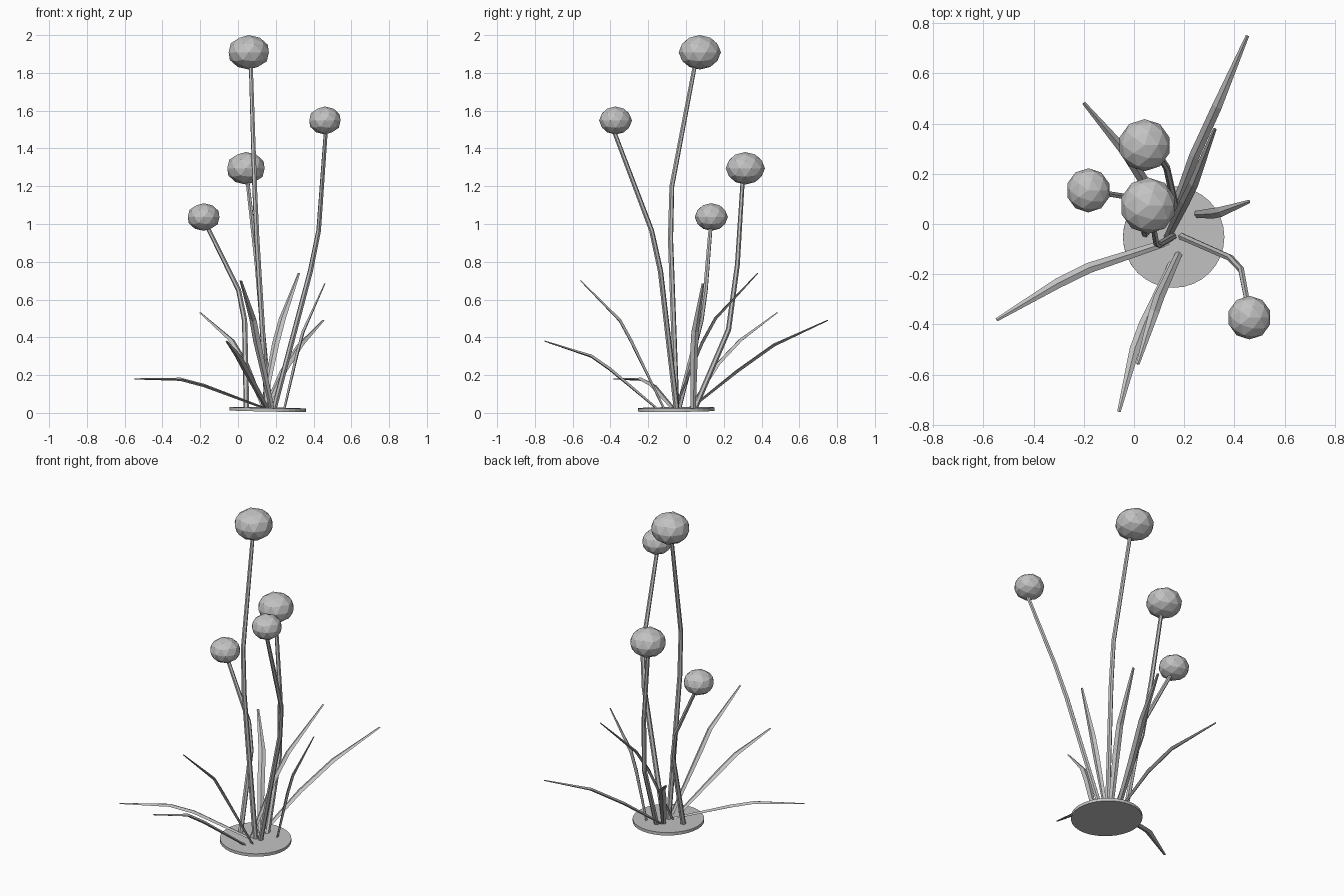
import bpy, bmesh, math
from mathutils import Vector, Matrix

if "Cube" in bpy.data.objects:
    bpy.data.objects.remove(bpy.data.objects["Cube"])

grey = bpy.data.materials.new("plain grey")
grey.diffuse_color = (0.54, 0.54, 0.54, 1)
grey.use_nodes = True
grey.node_tree.nodes["Principled BSDF"].inputs["Base Color"].default_value = grey.diffuse_color


def finish(bm, name):
    bmesh.ops.recalc_face_normals(bm, faces=bm.faces[:])
    me = bpy.data.meshes.new(name)
    bm.to_mesh(me)
    bm.free()
    me.materials.append(grey)
    ob = bpy.data.objects.new(name, me)
    bpy.context.collection.objects.link(ob)
    return ob


def tube(name, pts, widths, flat, sides):
    """Flat-shaded sweep; flat = thickness relative to width (side axis stays level)."""
    pts = [Vector(p) for p in pts]
    lean = pts[-1] - pts[0]
    side = Vector((-lean.y, lean.x, 0)).normalized()
    bm = bmesh.new()
    rings = []
    for i, p in enumerate(pts):
        d = Vector((0, 0, 0))
        if i > 0:
            d += (p - pts[i - 1]).normalized()
        if i < len(pts) - 1:
            d += (pts[i + 1] - p).normalized()
        d.normalize()
        s = (side - d * side.dot(d)).normalized()
        n = d.cross(s)
        ring = []
        for k in range(sides):
            a = 2 * math.pi * k / sides
            ring.append(bm.verts.new(p + widths[i] * (math.cos(a) * s + flat * math.sin(a) * n)))
        rings.append(ring)
    for r0, r1 in zip(rings, rings[1:]):
        for k in range(sides):
            j = (k + 1) % sides
            bm.faces.new((r0[k], r0[j], r1[j], r1[k]))
    bm.faces.new(rings[0])
    bm.faces.new(rings[-1])
    return finish(bm, name)


# round base plate, very slightly tilted
bm = bmesh.new()
bmesh.ops.create_cone(bm, cap_ends=True, segments=32, radius1=0.202, radius2=0.202, depth=0.018)
bmesh.ops.transform(bm, verts=bm.verts[:],
                    matrix=Matrix.Translation((0.158, -0.052, 0.018))
                    @ Matrix.Rotation(0.02, 4, 'Y') @ Matrix.Rotation(0.01, 4, 'X'))
finish(bm, "base_plate")

# stems with their flower heads: path, head centre, head radius, head half height
flowers = [
    ([(0.155, -0.05, 0.02), (0.1, -0.082, 0.92), (0.088, -0.075, 1.2), (0.068, 0.047, 1.84)],
     (0.057, 0.073, 1.909), 0.112, 0.091),
    ([(0.19, -0.05, 0.02), (0.383, -0.135, 0.75), (0.427, -0.182, 0.965), (0.464, -0.377, 1.48)],
     (0.46, -0.373, 1.548), 0.087, 0.074),
    ([(0.17, 0.045, 0.02), (0.13, 0.225, 0.44), (0.1, 0.272, 0.785), (0.05, 0.3, 1.23)],
     (0.042, 0.314, 1.295), 0.104, 0.086),
    ([(0.045, -0.04, 0.02), (0.035, 0.08, 0.49), (0.003, 0.103, 0.65), (-0.16, 0.13, 0.98)],
     (-0.182, 0.134, 1.037), 0.088, 0.073),
]
for i, (path, c, r, h) in enumerate(flowers, 1):
    tube(f"stem_{i}", path, (0.015, 0.014, 0.013, 0.011), 1.0, 6)
    bm = bmesh.new()
    bmesh.ops.create_icosphere(bm, subdivisions=2, radius=1)
    bmesh.ops.transform(bm, verts=bm.verts[:],
                        matrix=Matrix.Translation(c) @ Matrix.Diagonal((r, r, h, 1)))
    finish(bm, f"flower_head_{i}")

# long tapering leaves, flattened diamond section
leaves = [
    [(0.145, 0.02, 0.02), (0.24, 0.27, 0.22), (0.33, 0.467, 0.36), (0.452, 0.75, 0.49)],
    [(0.13, -0.06, 0.02), (0.2, 0.085, 0.37), (0.235, 0.156, 0.5), (0.323, 0.38, 0.74)],
    [(0.14, 0.02, 0.02), (0.04, 0.17, 0.26), (-0.035, 0.288, 0.385), (-0.2, 0.482, 0.53)],
    [(0.14, -0.07, 0.025), (-0.18, -0.175, 0.145), (-0.305, -0.237, 0.178), (-0.548, -0.382, 0.18)],
    [(0.155, -0.15, 0.02), (0.04, -0.4, 0.23), (0.002, -0.5, 0.3), (-0.06, -0.748, 0.38)],
    [(0.18, -0.115, 0.02), (0.1, -0.29, 0.38), (0.08, -0.35, 0.49), (0.015, -0.558, 0.7)],
    [(0.245, 0.038, 0.02), (0.312, 0.042, 0.31), (0.345, 0.048, 0.43), (0.46, 0.09, 0.685)],
]
for i, path in enumerate(leaves, 1):
    tube(f"leaf_{i}", path, (0.014, 0.021, 0.02, 0.007), 0.42, 4)
